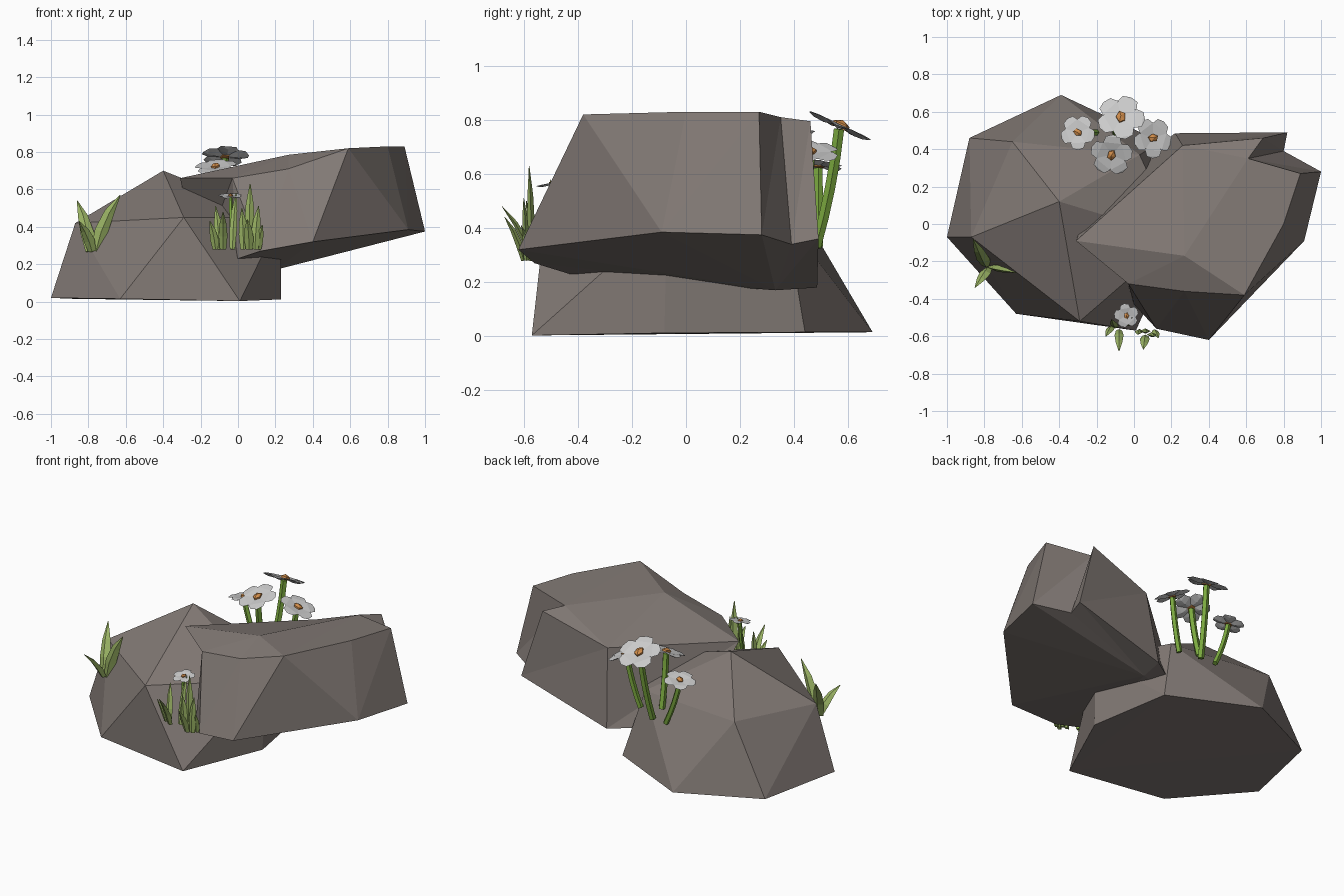
import bpy, bmesh, math
from mathutils import Vector, Matrix

if "Cube" in bpy.data.objects:
    bpy.data.objects.remove(bpy.data.objects["Cube"])


def mat(name, col):
    m = bpy.data.materials.new(name)
    m.diffuse_color = (*col, 1)
    m.use_nodes = True
    m.node_tree.nodes["Principled BSDF"].inputs["Base Color"].default_value = m.diffuse_color
    return m


STONE = mat("stone", (0.22, 0.19, 0.175))
GRASS = mat("grass", (0.33, 0.46, 0.13))
STEM = mat("stem", (0.20, 0.40, 0.05))
PETAL = mat("petal", (0.60, 0.60, 0.60))
CENTRE = mat("centre", (0.65, 0.27, 0.07))


def finish(bm, name, m):
    bmesh.ops.recalc_face_normals(bm, faces=bm.faces)
    me = bpy.data.meshes.new(name)
    bm.to_mesh(me)
    bm.free()
    me.materials.append(m)
    ob = bpy.data.objects.new(name, me)
    bpy.context.collection.objects.link(ob)
    return ob


def hull(bm, pts):
    vs = [bm.verts.new(p) for p in pts]
    r = bmesh.ops.convex_hull(bm, input=vs)
    junk = {g for g in r["geom_interior"] + r["geom_unused"]
            if isinstance(g, bmesh.types.BMVert)}
    bmesh.ops.delete(bm, geom=list(junk), context='VERTS')


def tube(bm, path, radii, sides, flat=1.0, side=Vector((1, 0, 0))):
    """Sweep a polygon along a path; flat squashes it across 'side'."""
    rings = []
    for i, p in enumerate(path):
        t = (path[min(i + 1, len(path) - 1)] - path[max(i - 1, 0)]).normalized()
        u = (side - t * side.dot(t)).normalized()
        w = t.cross(u)
        rings.append([bm.verts.new(p + radii[i] * (u * math.cos(a) + w * flat * math.sin(a)))
                      for a in (2 * math.pi * k / sides for k in range(sides))])
    for a, b in zip(rings, rings[1:]):
        for k in range(sides):
            bm.faces.new((a[k], a[(k + 1) % sides], b[(k + 1) % sides], b[k]))
    bm.faces.new(rings[0][::-1])
    bm.faces.new(rings[-1])


def bend(a, c, b, n):
    """Quadratic curve points from a to b pulled towards c."""
    a, c, b = Vector(a), Vector(c), Vector(b)
    return [a * (1 - t) ** 2 + c * 2 * t * (1 - t) + b * t * t
            for t in (i / n for i in range(n + 1))]


# Left rock: faceted convex boulder
bm = bmesh.new()
hull(bm, [(-1, -.07, .02), (-.88, .46, .015), (-.39, .69, .015), (.14, .44, .015),
          (.23, -.08, .012), (.01, -.57, .003), (-.63, -.48, .015),
          (-.40, .12, .70), (-.29, -.52, .45), (-.87, -.07, .42),
          (-.65, .44, .44), (.03, .37, .43), (.23, -.07, .45)])
finish(bm, "left_rock", STONE)

# Right rock: leaning slab with a notch, upper loop joined to lower loop
top = [(-.31, -.09, .66), (-.03, -.32, .66), (.27, -.36, .71), (.59, -.38, .82),
       (.80, 0, .83), (.89, .27, .83), (.61, .35, .81), (.69, .46, .795), (.26, .42, .66)]
low = [(-.2, .2, .2), (0, -.43, .23), (.12, -.56, .27), (.40, -.62, .32),
       (.91, -.09, .385), (1, .28, .375), (.80, .39, .34), (.82, .49, .36), (.22, .485, .18)]
bm = bmesh.new()
T = [bm.verts.new(p) for p in top]
B = [bm.verts.new(p) for p in low]
C = bm.verts.new((.27, -.17, .785))
D = bm.verts.new((.2, .33, .17))
for i in range(9):
    j = (i + 1) % 9
    if i in (1, 2, 3):
        bm.faces.new((T[i], B[i], B[j]))
        bm.faces.new((T[i], B[j], T[j]))
    else:
        bm.faces.new((B[i], B[j], T[j]))
        bm.faces.new((B[i], T[j], T[i]))
    bm.faces.new((B[j], B[i], D))
for a, b in ((0, 1), (1, 2), (2, 3), (3, 6), (6, 8), (8, 0)):
    bm.faces.new((T[a], T[b], C))
for a, b, c in ((3, 4, 6), (4, 5, 6), (6, 7, 8)):
    bm.faces.new((T[a], T[b], T[c]))
finish(bm, "right_rock", STONE)


# Flowers: stem, five faceted petals, pointed centre
def flower(name, foot, head, r, normal, stem_r):
    head, n = Vector(head), Vector(normal).normalized()
    bm = bmesh.new()
    c = (foot[0] * .3 + head.x * .7, foot[1] * .3 + head.y * .7,
         foot[2] * .5 + head.z * .5)
    tube(bm, bend(foot, c, head - n * .01, 4), [stem_r] * 5, 5)
    finish(bm, name + "_stem", STEM)
    place = Matrix.Translation(head) @ n.to_track_quat('Z', 'Y').to_matrix().to_4x4()
    outline = [(.1, -.1, 0), (.1, .1, 0), (.6, .43, .06), (.6, -.43, .06),
               (.9, .33, .04), (.9, -.33, .04), (1, 0, 0),
               (.5, 0, -.08), (.8, 0, -.06)]
    bm = bmesh.new()
    for k in range(5):
        m = place @ Matrix.Rotation(k * math.tau / 5 + .5, 4, 'Z') @ Matrix.Scale(r, 4)
        hull(bm, [m @ Vector(p) for p in outline])
    finish(bm, name + "_petals", PETAL)
    bm = bmesh.new()
    hull(bm, [place @ Vector((.2 * r * math.cos(a), .26 * r * math.sin(a), z * r))
              for a in (k * math.tau / 5 for k in range(5)) for z in (-.05, .1)]
         + [place @ Vector((0, 0, .2 * r))])
    finish(bm, name + "_centre", CENTRE)


flower("tall_flower", (-.10, .48, .33), (-.07, .57, .775), .13, (0, .47, 1), .02)
flower("left_flower", (-.20, .49, .33), (-.30, .49, .63), .095, (-.2, .1, 1), .017)
flower("near_flower", (-.13, .43, .38), (-.12, .37, .72), .115, (-.1, -.35, 1), .02)
flower("right_flower", (.02, .43, .35), (.10, .46, .68), .11, (.4, .05, 1), .018)
flower("small_flower", (-.03, -.53, .28), (-.04, -.49, .565), .067, (0, -.2, 1), .011)


# Grass tufts: curved tapering blades
def tuft(name, blades):
    bm = bmesh.new()
    for foot, tip, w in blades:
        c = (foot[0] * .75 + tip[0] * .25, foot[1] * .75 + tip[1] * .25,
             foot[2] * .45 + tip[2] * .55)
        side = Vector((1, 0, 0))
        tube(bm, bend(foot, c, tip, 3), [w * .7, w, w * .75, .002], 4, .5, side)
    finish(bm, name, GRASS)


tuft("left_grass", [((-.79, -.22, .27), (-.86, -.08, .54), .036),
                    ((-.76, -.23, .27), (-.63, -.26, .57), .036),
                    ((-.78, -.24, .27), (-.85, -.34, .43), .03)])
tuft("middle_grass", [((-.12, -.55, .28), (-.15, -.60, .43), .022),
                      ((-.10, -.55, .28), (-.12, -.51, .51), .022),
                      ((-.08, -.57, .28), (-.08, -.68, .48), .024),
                      ((-.03, -.54, .28), (-.01, -.50, .58), .02)])
tuft("right_grass", [((.06, -.57, .28), (.065, -.58, .63), .028),
                     ((.03, -.57, .28), (.02, -.59, .50), .024),
                     ((.09, -.59, .28), (.11, -.60, .51), .026),
                     ((.11, -.57, .28), (.13, -.61, .41), .02),
                     ((.06, -.60, .28), (.05, -.67, .44), .026)])
